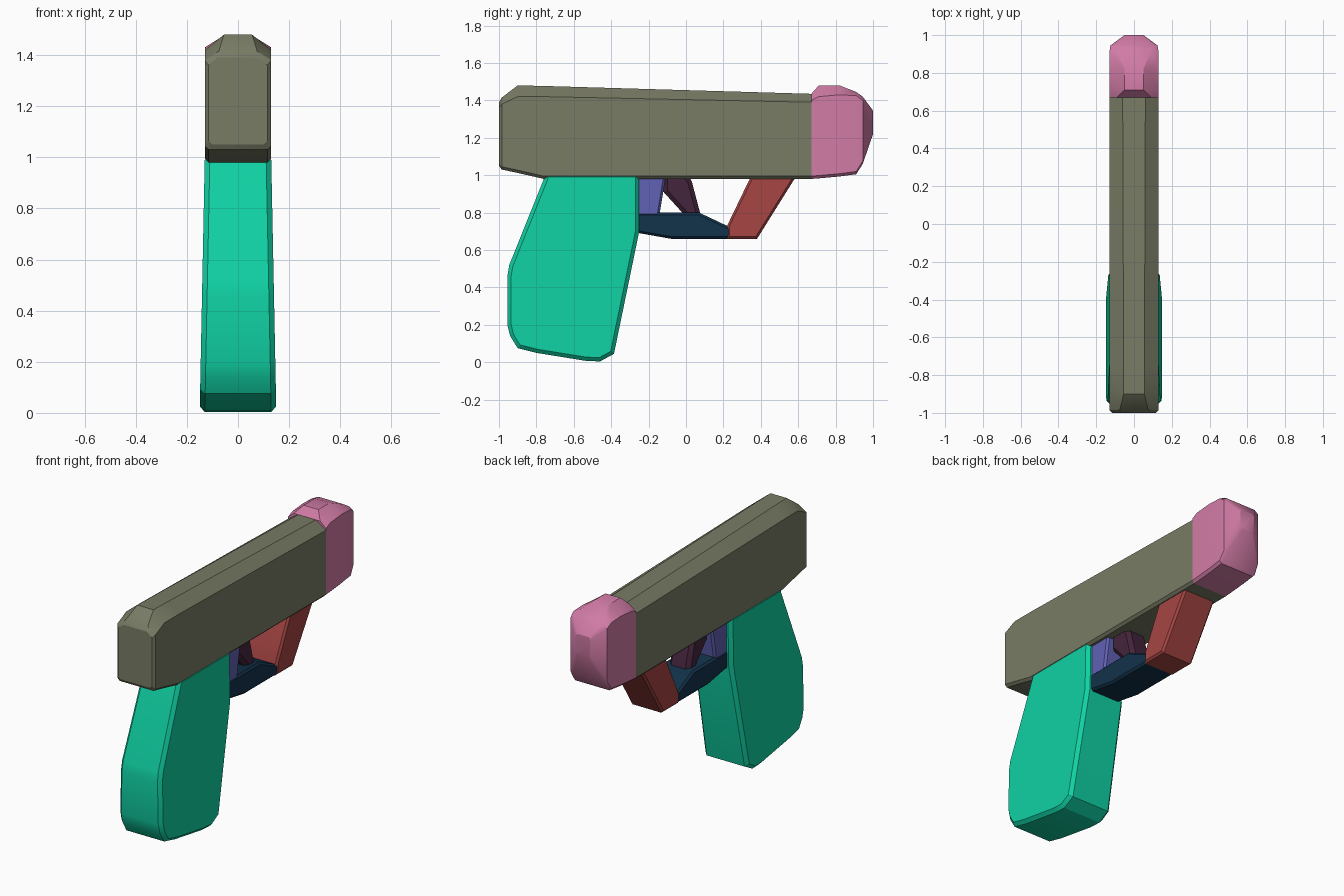
import bpy
import bmesh
import math
from mathutils import Vector

cube = bpy.data.objects.get("Cube")
if cube:
    bpy.data.objects.remove(cube, do_unlink=True)


def material(name, r, g, b):
    m = bpy.data.materials.new(name)
    m.use_nodes = True
    m.diffuse_color = (r, g, b, 1)
    m.node_tree.nodes["Principled BSDF"].inputs["Base Color"].default_value = (r, g, b, 1)
    return m


olive = material("olive", .19, .20, .13)
pink = material("pink", .64, .20, .38)
green = material("green", .005, .64, .37)
red = material("brick_red", .38, .06, .057)
violet = material("violet_blue", .12, .12, .46)
navy = material("navy", .006, .032, .07)
plum = material("dark_plum", .058, .018, .045)


def loft(name, rings, mat):
    """Bridge equal-length closed rings and cap both ends."""
    bm = bmesh.new()
    loops = [[bm.verts.new(p) for p in ring] for ring in rings]
    n = len(loops[0])
    for a, b in zip(loops, loops[1:]):
        for i in range(n):
            j = (i + 1) % n
            bm.faces.new((a[i], a[j], b[j], b[i]))
    bm.faces.new(loops[0])
    bm.faces.new(loops[-1])
    bmesh.ops.recalc_face_normals(bm, faces=bm.faces)
    me = bpy.data.meshes.new(name)
    bm.to_mesh(me)
    bm.free()
    me.materials.append(mat)
    ob = bpy.data.objects.new(name, me)
    bpy.context.collection.objects.link(ob)
    bpy.ops.object.select_all(action='DESELECT')
    ob.select_set(True)
    bpy.context.view_layer.objects.active = ob
    bpy.ops.object.shade_smooth_by_angle(angle=math.radians(28))
    return ob


def section(y, bottom, shoulder, top, half, top_half, bevel=.015):
    """Eight-sided cross-section with a chamfered top."""
    side = [(half - bevel, bottom), (half, bottom + bevel), (half, shoulder), (top_half, top)]
    return [(x, y, z) for x, z in side] + [(-x, y, z) for x, z in reversed(side)]


def inset(profile, d):
    """Move a counter-clockwise outline inwards by d."""
    pts = [Vector(p) for p in profile]
    out = []
    for i, p in enumerate(pts):
        e1 = (p - pts[i - 1]).normalized()
        e2 = (pts[(i + 1) % len(pts)] - p).normalized()
        n1, n2 = Vector((-e1.y, e1.x)), Vector((-e2.y, e2.x))
        out.append(p + (n1 + n2) * d / (1 + n1.dot(n2)))
    return out


def plate(name, profile, low, high, bevel, mat):
    """Side outline with bevelled rims; half width goes from low (z=0) to high (z=1)."""
    inner = inset(profile, bevel)

    def ring(pts, side, cut):
        return [(side * (low + (high - low) * z - cut), y, z) for y, z in pts]

    rings = [ring(inner, -1, 0), ring(profile, -1, bevel),
             ring(profile, 1, bevel), ring(inner, 1, 0)]
    return loft(name, rings, mat)


# Slide
loft("slide", [section(*s) for s in (
    (-1, 1.05, 1.36, 1.39, .115, .08),
    (-.985, 1.03, 1.38, 1.415, .13, .075),
    (-.90, 1.012, 1.42, 1.48, .13, .055),
    (-.76, .98, 1.42, 1.477, .13, .055),
    (.67, .98, 1.39, 1.435, .13, .06))], olive)

# Muzzle
loft("muzzle", [section(*s) for s in (
    (.67, .98, 1.40, 1.435, .13, .09),
    (.71, .983, 1.42, 1.48, .13, .05),
    (.82, .993, 1.43, 1.48, .13, .05),
    (.91, 1.005, 1.425, 1.445, .13, .09),
    (.945, 1.06, 1.40, 1.42, .125, .10),
    (1, 1.22, 1.33, 1.345, .05, .04))], pink)

# Grip
plate("grip", [(-.75, 1.01), (-.76, .98), (-.945, .52), (-.955, .46), (-.955, .2),
               (-.94, .14), (-.9, .075), (-.8, .05), (-.54, .008), (-.46, .004),
               (-.385, .045), (-.25, .7), (-.25, 1.01)], .15, .13, .02, green)

# Trigger guard
plate("guard_bottom", [(-.3, .695), (-.25, .69), (-.08, .66), (.22, .66), (.25, .68),
                       (.25, .715), (.07, .8), (-.3, .8)], .105, .105, .012, navy)
plate("guard_front", [(.22, .66), (.38, .66), (.58, .98), (.6, 1.01), (.355, 1.01),
                      (.22, .73)], .11, .11, .012, red)
plate("guard_back", [(-.3, .77), (-.145, .77), (-.105, 1.01), (-.3, 1.01)],
      .1, .1, .012, violet)

# Trigger
plate("trigger", [(-.12, .91), (-.02, .8), (.0, .77), (.08, .77), (.075, .8), (.03, .97),
                  (.0, 1.01), (-.12, 1.01)], .07, .07, .022, plum)
